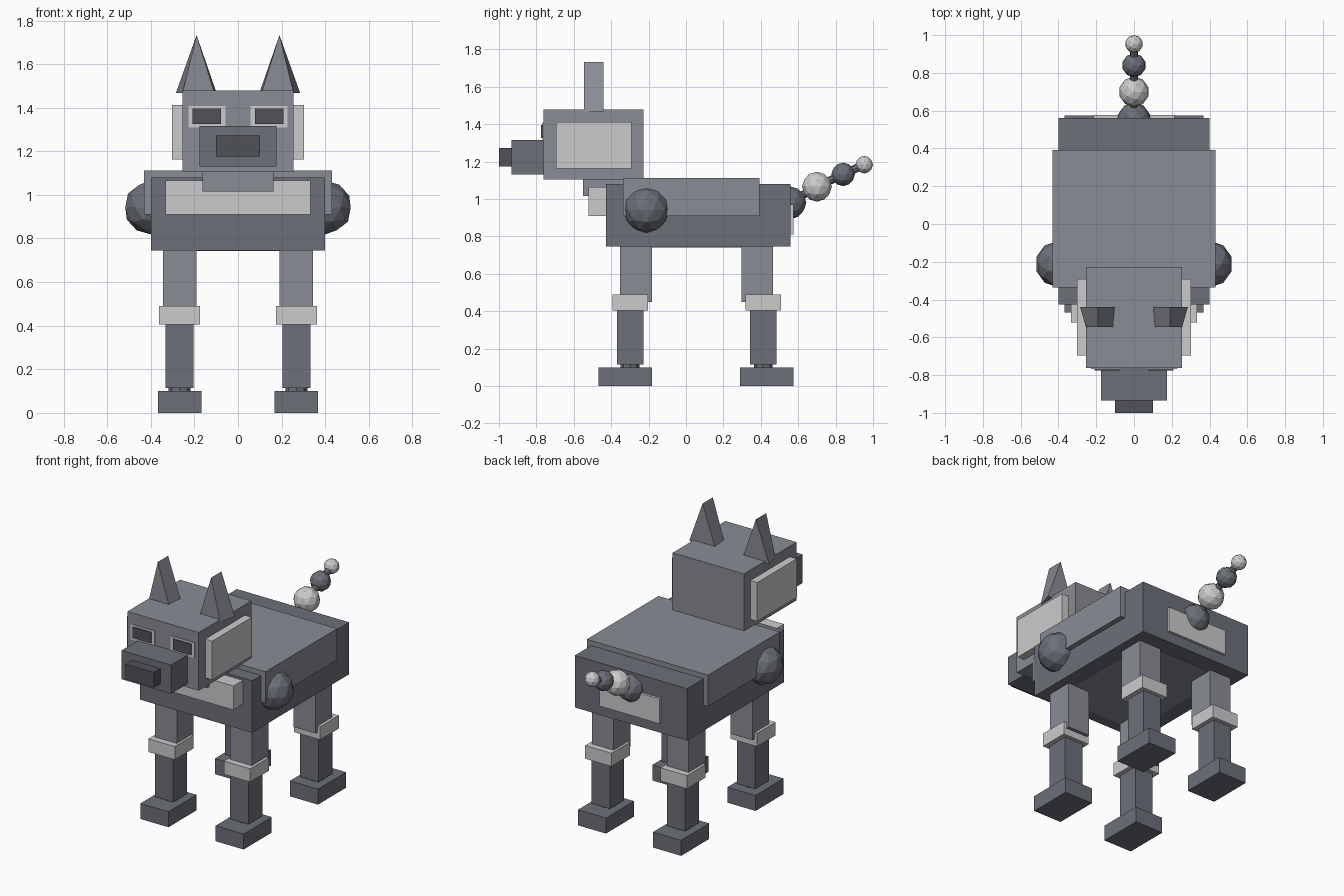
import bpy
from mathutils import Vector

if "Cube" in bpy.data.objects:
    bpy.data.objects.remove(bpy.data.objects["Cube"])


def material(name, r, g, b):
    mat = bpy.data.materials.new(name)
    mat.diffuse_color = (r, g, b, 1)
    mat.use_nodes = True
    mat.node_tree.nodes["Principled BSDF"].inputs["Base Color"].default_value = mat.diffuse_color
    return mat


LIGHT = material("light_grey", 0.58, 0.59, 0.60)
MID = material("mid_grey", 0.255, 0.265, 0.30)
DARK = material("dark_grey", 0.15, 0.16, 0.19)
BLACK = material("near_black", 0.08, 0.085, 0.10)


def finish(obj, name, mat):
    obj.name = name
    obj.data.materials.append(mat)
    return obj


def mesh_object(name, mat, verts, faces):
    mesh = bpy.data.meshes.new(name)
    mesh.from_pydata(verts, [], faces)
    mesh.update()
    obj = bpy.data.objects.new(name, mesh)
    bpy.context.collection.objects.link(obj)
    return finish(obj, name, mat)


def box(name, mat, x0, x1, y0, y1, z0, z1):
    bpy.ops.mesh.primitive_cube_add(size=1, location=((x0 + x1) / 2, (y0 + y1) / 2, (z0 + z1) / 2))
    obj = finish(bpy.context.object, name, mat)
    obj.scale = (abs(x1 - x0), abs(y1 - y0), abs(z1 - z0))


def ball(name, mat, loc, radius):
    bpy.ops.mesh.primitive_ico_sphere_add(subdivisions=2, radius=radius, location=loc)
    finish(bpy.context.object, name, mat)


def rod(name, mat, a, b, radius):
    a, b = Vector(a), Vector(b)
    d = b - a
    bpy.ops.mesh.primitive_cylinder_add(vertices=8, radius=radius, depth=d.length, location=(a + b) / 2)
    obj = finish(bpy.context.object, name, mat)
    obj.rotation_euler = d.to_track_quat('Z', 'Y').to_euler()


# Torso with back shell and plates
box("torso", DARK, -0.4, 0.4, -0.427, 0.56, 0.745, 1.08)
box("back_shell", MID, -0.432, 0.432, -0.337, 0.393, 0.91, 1.112)
box("chest_plate", LIGHT, -0.333, 0.333, -0.522, -0.41, 0.91, 1.065)
box("rump_plate", LIGHT, -0.215, 0.215, 0.54, 0.576, 0.81, 0.97)
box("belly_plate", MID, -0.3, 0.3, -0.35, 0.45, 0.742, 0.8)

# Neck and head
box("neck", MID, -0.163, 0.163, -0.55, -0.3, 1.016, 1.16)
box("head", MID, -0.254, 0.254, -0.763, -0.227, 1.105, 1.48)
box("snout", DARK, -0.176, 0.176, -0.934, -0.74, 1.13, 1.315)
box("nose", BLACK, -0.1, 0.1, -1.0, -0.92, 1.175, 1.272)

for s, side in ((-1, "left"), (1, "right")):
    # Cheeks and eyes
    box(f"cheek_plate_{side}", LIGHT, s * 0.24, s * 0.303, -0.695, -0.292, 1.162, 1.412)
    box(f"eye_frame_{side}", LIGHT, s * 0.058, s * 0.228, -0.768, -0.74, 1.31, 1.408)
    box(f"eye_{side}", BLACK, s * 0.078, s * 0.208, -0.775, -0.74, 1.326, 1.396)
    # Wedge ear, wider at the rear
    verts = [(s * 0.255, -0.545, 1.467), (s * 0.108, -0.545, 1.467), (s * 0.19, -0.545, 1.733),
             (s * 0.285, -0.44, 1.467), (s * 0.098, -0.44, 1.467), (s * 0.19, -0.44, 1.733)]
    faces = [(0, 1, 2), (3, 5, 4), (0, 3, 4, 1), (1, 4, 5, 2), (0, 2, 5, 3)]
    if s > 0:
        faces = [f[::-1] for f in faces]
    mesh_object(f"ear_{side}", MID, verts, faces)
    # Shoulder ball
    ball(f"shoulder_{side}", DARK, (s * 0.4, -0.212, 0.942), 0.123)
    # Legs: y is the middle of the upper leg, k the forward/back shift of the lower leg
    for end, y, k in (("front", -0.267, -0.032), ("rear", 0.381, 0.032)):
        tag = f"{end}_{side}"
        c = y + k
        foot = -0.325 if end == "front" else 0.432
        box(f"upper_leg_{tag}", MID, s * 0.19, s * 0.345, y - 0.085, y + 0.085, 0.45, 0.78)
        box(f"knee_{tag}", LIGHT, s * 0.175, s * 0.363, c - 0.095, c + 0.095, 0.405, 0.49)
        box(f"lower_leg_{tag}", DARK, s * 0.203, s * 0.333, c - 0.071, c + 0.071, 0.115, 0.42)
        rod(f"ankle_{tag}", DARK, (s * 0.268, c, 0.07), (s * 0.268, c, 0.14), 0.05)
        box(f"foot_{tag}", DARK, s * 0.168, s * 0.368, foot - 0.143, foot + 0.143, 0, 0.1)

# Beaded tail
beads = [((0, 0.555, 0.98), 0.088, DARK), ((0, 0.7, 1.066), 0.08, LIGHT),
         ((0, 0.84, 1.132), 0.063, DARK), ((0, 0.953, 1.184), 0.047, LIGHT)]
for i, (loc, r, mat) in enumerate(beads):
    ball(f"tail_bead_{i + 1}", mat, loc, r)
    if i:
        rod(f"tail_link_{i}", DARK, beads[i - 1][0], loc, 0.022)
